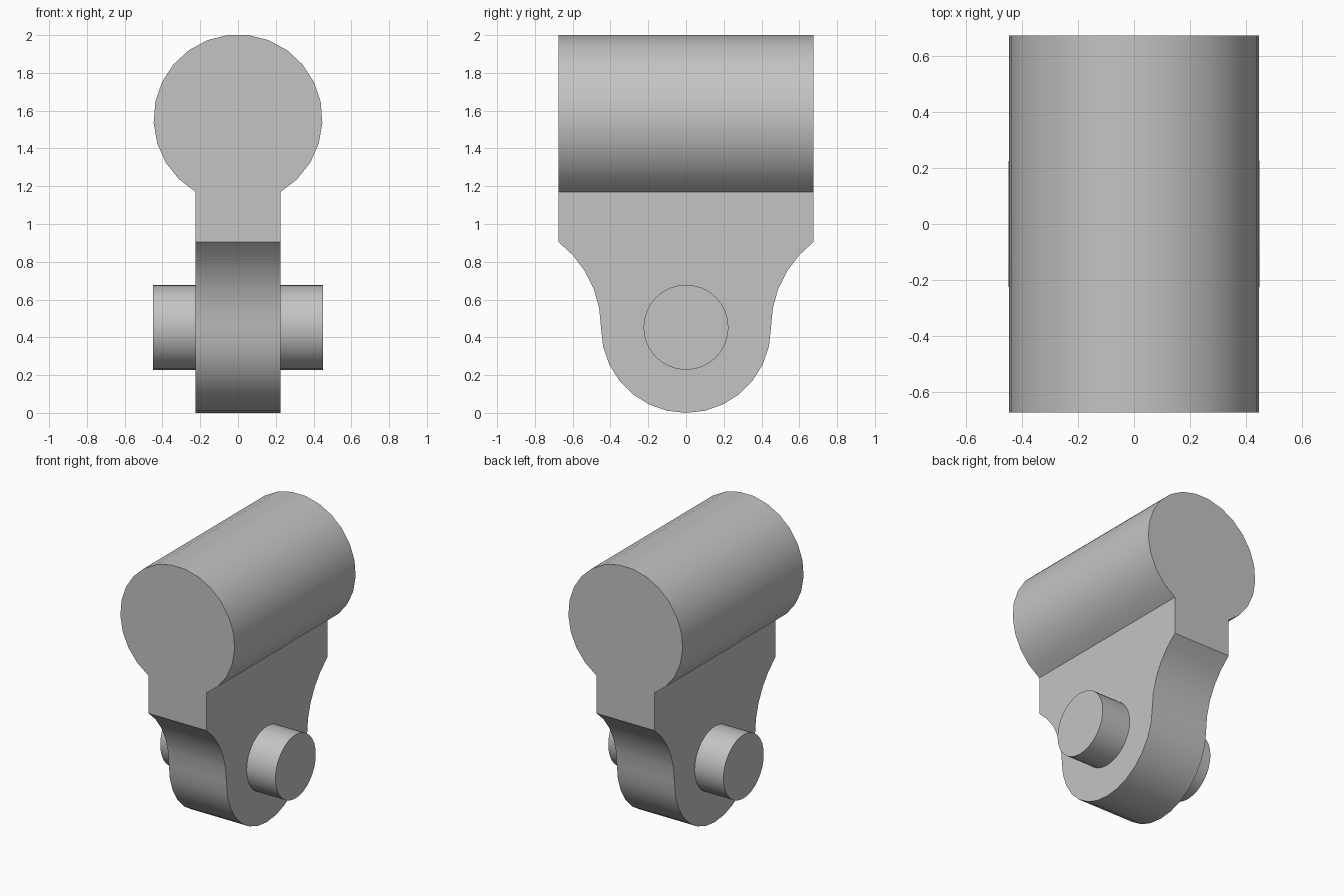
import bpy
import bmesh
from math import sin, cos, asin, pi, radians
from mathutils import Vector

cube = bpy.data.objects.get("Cube")
if cube:
    bpy.data.objects.remove(cube, do_unlink=True)

grey = bpy.data.materials.new("plain grey")
grey.use_nodes = True
colour = (0.55, 0.55, 0.55, 1)
grey.diffuse_color = colour
grey.node_tree.nodes["Principled BSDF"].inputs["Base Color"].default_value = colour

WEB = 0.225        # half thickness of the web
LENGTH = 0.675     # half length of the head
LOBE = 0.45        # radius of the rounded lower end
HEAD = 0.447       # radius of the round head
HEAD_Z = 1.5565
SHOULDER_Z = 0.905


def arc(centre, radius, start, end, steps):
    """Points on a circle, both ends included."""
    angles = [start + (end - start) * i / steps for i in range(steps + 1)]
    return [(centre[0] + radius * cos(a), centre[1] + radius * sin(a)) for a in angles]


def prism(name, profile, axis, half):
    """Extrude a closed (side, z) profile along x or y, centred on the origin."""
    bm = bmesh.new()
    verts = [bm.verts.new((-half, u, z) if axis == "x" else (u, -half, z)) for u, z in profile]
    face = bm.faces.new(verts)
    out = bmesh.ops.extrude_face_region(bm, geom=[face])
    moved = [g for g in out["geom"] if isinstance(g, bmesh.types.BMVert)]
    shift = Vector((2 * half, 0, 0)) if axis == "x" else Vector((0, 2 * half, 0))
    bmesh.ops.translate(bm, verts=moved, vec=shift)
    bmesh.ops.recalc_face_normals(bm, faces=bm.faces)
    mesh = bpy.data.meshes.new(name)
    bm.to_mesh(mesh)
    bm.free()
    mesh.materials.append(grey)
    obj = bpy.data.objects.new(name, mesh)
    bpy.context.collection.objects.link(obj)
    bpy.ops.object.select_all(action="DESELECT")
    obj.select_set(True)
    bpy.context.view_layer.objects.active = obj
    bpy.ops.object.shade_smooth_by_angle(angle=radians(30))
    return obj


# Round head, open below where it meets the web
gap = asin(WEB / HEAD)
prism("round_head", arc((0, HEAD_Z), HEAD, -pi / 2 + gap, 1.5 * pi - gap, 21), "y", LENGTH)

# Web: straight shoulders, concave flanks tangent to a rounded lower end
rise, step = SHOULDER_Z - LOBE, LENGTH - LOBE
flank = (step ** 2 + rise ** 2) / (2 * step)
sweep = asin(rise / flank)
right = arc((LOBE + flank, LOBE), flank, pi - sweep, pi, 5)
bottom = arc((0, LOBE), LOBE, 0, -pi, 14)
left = [(-y, z) for y, z in reversed(right)]
neck_z = HEAD_Z - HEAD * cos(gap)
web = [(LENGTH, neck_z)] + right + bottom[1:-1] + left + [(-LENGTH, neck_z)]
prism("web_plate", web, "x", WEB)

# Cross pin through the lower end
prism("cross_pin", arc((0, LOBE + 0.003), WEB, 0, 2 * pi, 32)[:-1], "x", 2 * WEB)
